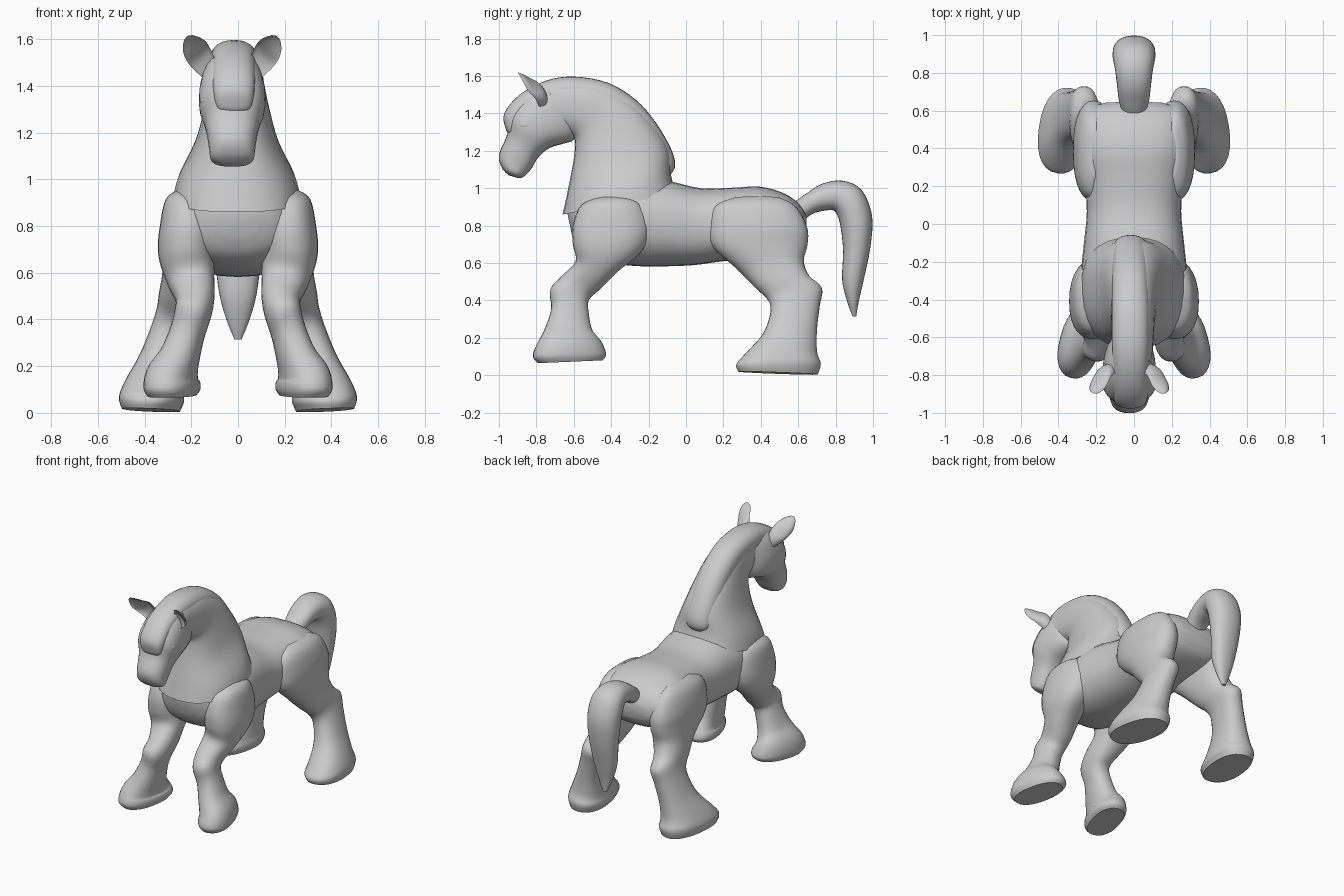
import bpy, bmesh, math
from mathutils import Vector


def catmull(p0, p1, p2, p3, t):
    return [0.5 * (2 * b + (c - a) * t + (2 * a - 5 * b + 4 * c - d) * t * t
                   + (3 * b - a - 3 * c + d) * t ** 3) for a, b, c, d in zip(p0, p1, p2, p3)]


def loft(name, rows, x=0.0, sides=28, power=2.2, cup=False, mirror=False):
    """Each row: two opposite points of a ring and its half width.
    5 numbers = (y, z, y, z, width) on the centre plane, 7 = (xyz, xyz, width)."""
    rows = [r if len(r) == 7 else (x, r[0], r[1], x, r[2], r[3], r[4]) for r in rows]
    n, steps, fine = len(rows), 4, []
    for i in range(n - 1):
        p = [rows[max(i - 1, 0)], rows[i], rows[i + 1], rows[min(i + 2, n - 1)]]
        fine += [catmull(*p, k / steps) for k in range(steps)]
    fine.append(rows[-1])
    mids = [(Vector(r[:3]) + Vector(r[3:6])) / 2 for r in fine]
    bm = bmesh.new()
    rings = []
    for i, r in enumerate(fine):
        u = (Vector(r[:3]) - Vector(r[3:6])) / 2
        along = mids[min(i + 1, len(mids) - 1)] - mids[max(i - 1, 0)]
        w = u.cross(along).normalized() * max(r[6], 0.004)
        ring = []
        for k in range(sides):
            a = 2 * math.pi * k / sides
            c, s = math.cos(a), math.sin(a)
            c = math.copysign(abs(c) ** (2 / power), c)
            s = math.copysign(abs(s) ** (2 / power), s)
            if cup and c > 0:
                c *= -0.45
            ring.append(bm.verts.new(mids[i] + u * c + w * s))
        rings.append(ring)
    for p, q in zip(rings, rings[1:]):
        for k in range(sides):
            j = (k + 1) % sides
            bm.faces.new((p[k], p[j], q[j], q[k]))
    for ring, mid in ((rings[0], mids[0]), (rings[-1], mids[-1])):
        tip = bm.verts.new(mid)
        for k in range(sides):
            bm.faces.new((ring[k], ring[(k + 1) % sides], tip))
    bmesh.ops.recalc_face_normals(bm, faces=bm.faces)
    me = bpy.data.meshes.new(name)
    bm.to_mesh(me)
    bm.free()
    ob = bpy.data.objects.new(name, me)
    bpy.context.collection.objects.link(ob)
    if mirror:
        ob.modifiers.new("mirror", 'MIRROR')
    bpy.ops.object.select_all(action='DESELECT')
    ob.select_set(True)
    bpy.context.view_layer.objects.active = ob
    bpy.ops.object.shade_smooth_by_angle(angle=math.radians(40))
    return ob


# barrel of the body, chest to rump
loft("body", [
    (-.635, .87, -.61, .75, .08), (-.60, .96, -.56, .67, .19), (-.45, 1.02, -.44, .61, .27),
    (-.25, 1.05, -.28, .585, .28), (-.1, 1.04, -.1, .583, .265), (.08, 1.0, .05, .59, .25),
    (.25, 1.003, .2, .61, .262), (.4, 1.008, .38, .62, .292), (.53, .97, .51, .64, .288),
    (.61, .91, .6, .68, .25), (.645, .85, .64, .74, .15)], power=2.4)

# neck with its collar edge over the chest
loft("neck", [
    (-.66, .86, -.05, .97, .275), (-.64, .95, -.08, 1.07, .25), (-.61, 1.1, -.09, 1.2, .182),
    (-.595, 1.2, -.175, 1.345, .145), (-.6, 1.27, -.31, 1.485, .12),
    (-.66, 1.3, -.5, 1.57, .11), (-.75, 1.3, -.72, 1.57, .10)], x=-.005, power=2.4)

# mane running over the crest into the forelock
loft("mane", [
    (-.10, 1.055, -.15, 1.08, .05), (-.06, 1.11, -.21, 1.10, .09), (-.075, 1.2, -.28, 1.14, .10),
    (-.16, 1.35, -.33, 1.24, .10), (-.27, 1.475, -.40, 1.33, .10), (-.42, 1.565, -.48, 1.40, .10),
    (-.6, 1.597, -.6, 1.43, .10), (-.75, 1.575, -.69, 1.43, .095), (-.89, 1.5, -.80, 1.40, .092),
    (-.972, 1.4, -.87, 1.35, .088), (-.965, 1.32, -.91, 1.29, .07), (-.95, 1.29, -.92, 1.275, .03)],
    x=-.018, power=2.3)

# head from poll to muzzle
loft("head", [
    (-.6, 1.55, -.56, 1.34, .07), (-.74, 1.56, -.6, 1.26, .12), (-.86, 1.5, -.65, 1.24, .14),
    (-.94, 1.4, -.73, 1.215, .14), (-.955, 1.29, -.79, 1.165, .115), (-1.0, 1.18, -.83, 1.10, .10),
    (-.985, 1.11, -.87, 1.06, .09), (-.95, 1.07, -.9, 1.055, .05)], x=-.025, power=2.4)

# ears and eyes on both sides of the head
for s, side in ((1, "left"), (-1, "right")):
    hx = -.025
    loft("ear_" + side, [
        (hx + s * .09, -.83, 1.46, hx + s * .09, -.73, 1.45, .04),
        (hx + s * .135, -.855, 1.53, hx + s * .135, -.755, 1.51, .056),
        (hx + s * .16, -.885, 1.57, hx + s * .16, -.81, 1.555, .055),
        (hx + s * .175, -.905, 1.6, hx + s * .175, -.86, 1.6, .034),
        (hx + s * .178, -.905, 1.617, hx + s * .178, -.89, 1.617, .01)], sides=16, cup=True)
    bpy.ops.mesh.primitive_uv_sphere_add(segments=16, ring_count=8, location=(hx + s * .118, -.85, 1.34))
    eye = bpy.context.object
    eye.name = "eye_" + side
    eye.scale = (.022, .045, .03)
    bpy.ops.object.shade_smooth()

# front legs: shoulder, knee, splayed hoof
loft("front_legs", [
    (.215, -.46, .955, .215, -.34, .955, .04), (.215, -.56, .91, .215, -.24, .92, .095),
    (.215, -.605, .8, .215, -.193, .79, .12), (.22, -.605, .7, .22, -.23, .67, .122),
    (.205, -.59, .61, .205, -.36, .56, .105), (.185, -.665, .53, .185, -.46, .46, .085),
    (.2, -.725, .46, .185, -.52, .4, .078), (.228, -.72, .36, .208, -.52, .32, .075),
    (.27, -.755, .25, .23, -.50, .23, .085), (.325, -.80, .16, .235, -.45, .165, .105),
    (.335, -.815, .10, .23, -.43, .11, .11), (.325, -.79, .065, .24, -.45, .08, .095)],
    mirror=True, power=2.3)

# hind legs: thigh, hock, large hoof
loft("hind_legs", [
    (.2, .26, .95, .2, .5, .95, .03), (.208, .15, .9, .208, .59, .9, .082),
    (.212, .122, .8, .212, .648, .79, .108), (.215, .14, .69, .215, .65, .7, .108),
    (.22, .27, .57, .23, .63, .61, .10), (.25, .37, .47, .25, .66, .53, .09),
    (.28, .44, .4, .26, .727, .465, .08), (.31, .45, .33, .28, .715, .37, .08),
    (.35, .41, .22, .31, .7, .24, .092), (.39, .32, .12, .33, .70, .12, .12),
    (.405, .27, .06, .335, .72, .06, .135), (.405, .28, .02, .34, .705, .004, .12)],
    mirror=True, power=2.3)

# arched tail, outer and inner edge
loft("tail", [
    (.57, .92, .6, .80, .06), (.64, .97, .67, .86, .08), (.73, 1.025, .74, .88, .09),
    (.84, 1.04, .79, .88, .10), (.94, .99, .815, .84, .112), (.995, .85, .83, .77, .112),
    (.985, .68, .84, .66, .10), (.95, .51, .835, .51, .08), (.925, .4, .86, .4, .05),
    (.91, .315, .89, .315, .015)])
